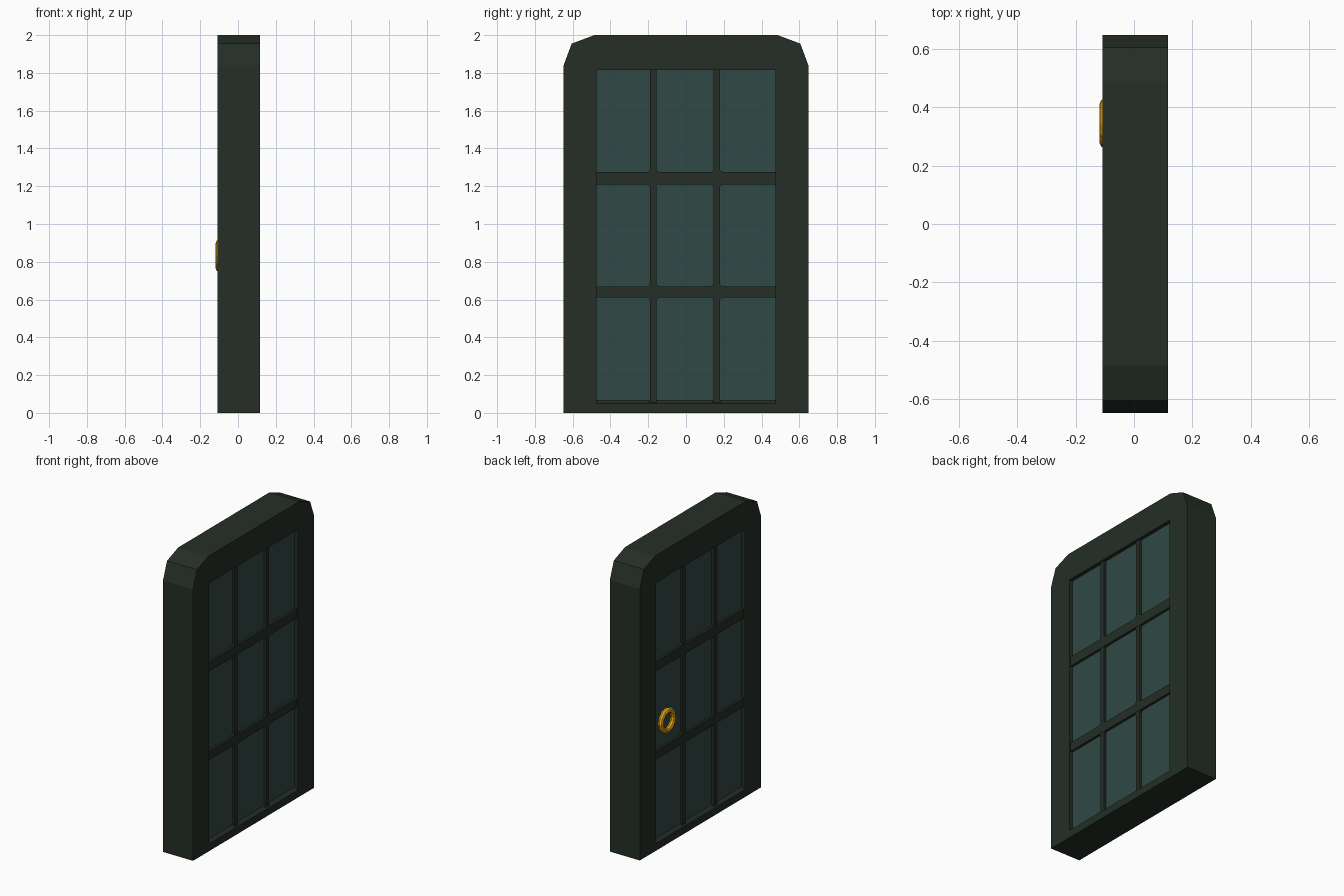
import bpy, bmesh, math

cube = bpy.data.objects.get("Cube")
if cube:
    bpy.data.objects.remove(cube, do_unlink=True)


def material(name, rgb):
    m = bpy.data.materials.new(name)
    m.use_nodes = True
    m.diffuse_color = (*rgb, 1)
    m.node_tree.nodes["Principled BSDF"].inputs["Base Color"].default_value = (*rgb, 1)
    return m


GREEN = material("dark green paint", (0.018, 0.028, 0.019))
GLASS = material("teal glass", (0.029, 0.065, 0.058))
BRASS = material("brass", (0.85, 0.4, 0.01))

BACK, FRONT = -0.108, 0.117      # door faces along x
SIDE, SILL, HEAD = 0.475, 0.05, 1.815
RAILS = [(0.61, 0.67), (1.21, 1.275)]
MULLIONS = [(-0.19, -0.157), (0.145, 0.18)]


def finish(bm, name, mat):
    bmesh.ops.recalc_face_normals(bm, faces=bm.faces)
    mesh = bpy.data.meshes.new(name)
    bm.to_mesh(mesh)
    bm.free()
    mesh.materials.append(mat)
    ob = bpy.data.objects.new(name, mesh)
    bpy.context.collection.objects.link(ob)
    return ob


def prism(name, outline, x0, x1, mat, hole=None):
    """Extrude a (y, z) outline along x, with an optional hole."""
    bm = bmesh.new()
    edges = []
    for loop in filter(None, (outline, hole)):
        vs = [bm.verts.new((x0, y, z)) for y, z in loop]
        edges += [bm.edges.new((a, b)) for a, b in zip(vs, vs[1:] + vs[:1])]
    bmesh.ops.triangle_fill(bm, edges=edges, use_beauty=True, use_dissolve=False)
    out = bmesh.ops.extrude_face_region(bm, geom=bm.faces[:])["geom"]
    bmesh.ops.translate(bm, vec=(x1 - x0, 0, 0),
                        verts=[v for v in out if isinstance(v, bmesh.types.BMVert)])
    return finish(bm, name, mat)


def rect(y0, y1, z0, z1):
    return [(y0, z0), (y1, z0), (y1, z1), (y0, z1)]


# Outer frame with clipped top corners
half = [(0.648, 0), (0.648, 1.84), (0.605, 1.955), (0.485, 2.0)]
outline = half + [(-y, z) for y, z in reversed(half)]
prism("door_frame", outline, BACK, FRONT, GREEN, rect(-SIDE, SIDE, SILL, HEAD))

# Glass behind the glazing bars
prism("glass", rect(-SIDE, SIDE, SILL, HEAD), BACK + 0.025, FRONT - 0.025, GLASS)

# Horizontal rails
for i, (z0, z1) in enumerate(RAILS):
    prism(f"glazing_rail_{i + 1}", rect(-SIDE, SIDE, z0, z1), BACK + 0.008, FRONT - 0.008, GREEN)

# Vertical bars, flared where they meet a rail
levels = [SILL] + [z for rail in RAILS for z in rail] + [HEAD]
flare = 0.012
for i, (y0, y1) in enumerate(MULLIONS):
    for j in range(3):
        z0, z1 = levels[2 * j], levels[2 * j + 1]
        top = 0 if j == 2 else flare
        right = [(y1 + flare, z0), (y1, z0 + flare), (y1, z1 - top), (y1 + top, z1)]
        left = [(y0 - top, z1), (y0, z1 - top), (y0, z0 + flare), (y0 - flare, z0)]
        if not top:
            right, left = right[:3], left[1:]
            right[-1], left[0] = (y1, z1), (y0, z1)
        prism(f"glazing_bar_{i + 1}_{j + 1}", right + left, BACK + 0.01, FRONT - 0.01, GREEN)

# Sloped sill strips at the foot of the glass on both faces
for name, face, inner in (("front_sill", FRONT, FRONT - 0.026), ("back_sill", BACK, BACK + 0.026)):
    bm = bmesh.new()
    section = [(face, SILL), (inner, SILL), (inner, SILL + 0.016)]
    ends = [[bm.verts.new((x, y, z)) for x, z in section] for y in (-SIDE, SIDE)]
    for end in ends:
        bm.faces.new(end)
    for k in range(3):
        n = (k + 1) % 3
        bm.faces.new((ends[0][k], ends[0][n], ends[1][n], ends[1][k]))
    finish(bm, name, GREEN)

# Ring handle on the back face
bpy.ops.mesh.primitive_torus_add(major_segments=12, minor_segments=8,
                                 major_radius=0.067, minor_radius=0.018,
                                 location=(BACK + 0.008, 0.345, 0.832),
                                 rotation=(0, math.pi / 2, 0))
ring = bpy.context.object
ring.name = "ring_handle"
ring.data.materials.append(BRASS)
